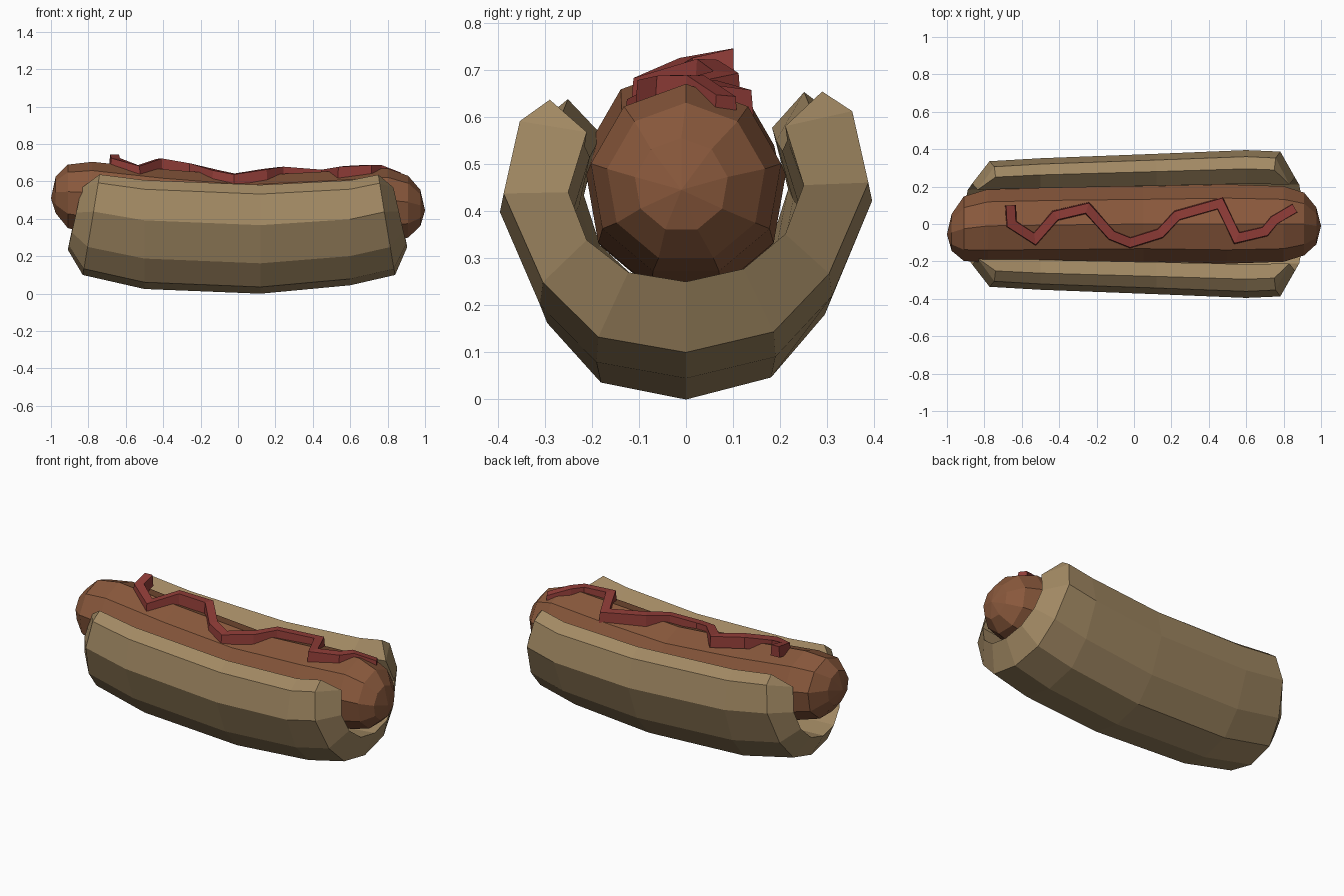
import bpy, math
from mathutils import Vector

if "Cube" in bpy.data.objects:
    bpy.data.objects.remove(bpy.data.objects["Cube"])


def material(name, rgb):
    m = bpy.data.materials.new(name)
    m.diffuse_color = (*rgb, 1)
    m.use_nodes = True
    m.node_tree.nodes["Principled BSDF"].inputs["Base Color"].default_value = m.diffuse_color
    return m


def make_object(name, verts, faces, mat):
    me = bpy.data.meshes.new(name)
    me.from_pydata(verts, [], faces)
    me.materials.append(mat)
    ob = bpy.data.objects.new(name, me)
    bpy.context.collection.objects.link(ob)
    bpy.context.view_layer.objects.active = ob
    ob.select_set(True)
    bpy.ops.object.mode_set(mode='EDIT')
    bpy.ops.mesh.select_all(action='SELECT')
    bpy.ops.mesh.normals_make_consistent(inside=False)
    bpy.ops.object.mode_set(mode='OBJECT')
    ob.select_set(False)
    return ob


def loft(rings):
    """Join equal closed rings with quads; ends stay open."""
    n = len(rings[0])
    faces = [(k * n + i, k * n + (i + 1) % n, (k + 1) * n + (i + 1) % n, (k + 1) * n + i)
             for k in range(len(rings) - 1) for i in range(n)]
    return [v for r in rings for v in r], faces


bread = material("bread tan", (0.36, 0.25, 0.125))
meat = material("sausage brown", (0.25, 0.098, 0.045))
sauce = material("sauce red", (0.28, 0.046, 0.039))

# Bun: U-shaped profile, (y, height share) from the bottom centre outwards
outer = [(0, 0), (0.19, 0.07), (0.31, 0.29), (0.395, 0.64), (0.36, 0.92)]
inner = [(0, 0), (0.125, 0.06), (0.215, 0.24), (0.255, 0.5), (0.215, 0.82)]
ridge = (0.295, 1.0)
# x, width, outer bottom, top, inner bottom, inner x, lean of the end
stations = [(-0.83, 0.85, 0.10, 0.645, 0.235, -0.91, -0.09),
            (-0.5, 0.89, 0.025, 0.615, 0.22, -0.5, 0),
            (0.12, 0.95, 0.0, 0.59, 0.205, 0.12, 0),
            (0.6, 1.0, 0.045, 0.615, 0.22, 0.6, 0),
            (0.84, 0.98, 0.10, 0.645, 0.25, 0.905, 0.09)]
rings = []
for x, w, zb, zt, zi, xi, lean in stations:
    def point(p, side, base, px):
        y = side * p[0] * w
        return (px - lean * p[1], y, base + (zt - base) * p[1] + 0.03 * y)
    rings.append([point(p, -1, zb, x) for p in outer[:0:-1]]
                 + [point(p, 1, zb, x) for p in outer]
                 + [point(ridge, 1, zb, x)]
                 + [point(p, 1, zi, xi) for p in inner[::-1]]
                 + [point(p, -1, zi, xi) for p in inner[1:]]
                 + [point(ridge, -1, zb, x)])
verts, faces = loft(rings)
n = len(rings[0])
for base in (0, n * (len(rings) - 1)):          # sloped end faces
    faces += [(base + i, base + i + 1, base + 17 - i, base + 18 - i) for i in range(8)]
    faces += [(base + 8, base + 9, base + 10), (base, base + 18, base + 19)]
make_object("bun", verts, faces, bread)

# Sausage: sagging nine-sided tube with rounded ends (x, y, z, radius)
body = [(-0.975, -0.045, 0.525, 0.10), (-0.91, -0.025, 0.515, 0.175),
        (-0.78, -0.01, 0.505, 0.2), (-0.4, -0.005, 0.46, 0.205),
        (0.05, 0, 0.425, 0.205), (0.5, 0, 0.44, 0.215),
        (0.8, 0, 0.465, 0.205), (0.91, 0, 0.46, 0.17), (0.975, -0.01, 0.455, 0.10)]
sides = 9
rings = []
for x, y, z, r in body:
    rings.append([(x, y + r * math.cos(a), z + r * math.sin(a))
                  for a in (math.radians(-90 + 20 + 40 * i) for i in range(sides))])
verts, faces = loft(rings)
last = len(verts) - sides
verts += [(-1, -0.055, 0.51), (1, -0.01, 0.445)]
for i in range(sides):
    j = (i + 1) % sides
    faces += [(i, j, last + sides), (last + i, last + j, last + sides + 1)]
make_object("sausage", verts, faces, meat)

# Sauce: zigzag square-edged strip along the top (x, y, top z)
path = [Vector(p) for p in [
    (-0.66, 0.10, 0.745), (-0.655, 0.0, 0.725), (-0.53, -0.08, 0.685), (-0.42, 0.045, 0.722),
    (-0.25, 0.085, 0.695), (-0.12, -0.06, 0.66), (-0.02, -0.10, 0.64), (0.14, -0.05, 0.665),
    (0.23, 0.045, 0.678), (0.46, 0.11, 0.66), (0.55, -0.075, 0.68), (0.70, -0.04, 0.688),
    (0.75, 0.02, 0.688), (0.86, 0.085, 0.645)]]
rings = []
for i, p in enumerate(path):
    d_in = (p - path[i - 1]) if i else (path[1] - p)
    d_out = (path[i + 1] - p) if i < len(path) - 1 else d_in
    d_in.z = d_out.z = 0
    t = (d_in.normalized() + d_out.normalized()).normalized()
    side = Vector((-t.y, t.x, 0))
    half = 0.024 / max(0.6, t.dot(d_out.normalized()))
    tilt = -0.5 * p.y                             # lean with the sausage surface
    rings.append([p + side * s * half + Vector((0, 0, dz + tilt * side.y * s * half * 2))
                  for s, dz in ((-1, 0), (1, 0), (1.2, -0.065), (-1.2, -0.065))])
verts, faces = loft(rings)
faces += [(0, 1, 2, 3), tuple(len(verts) - 4 + i for i in range(4))]
make_object("sauce_zigzag", verts, faces, sauce)
